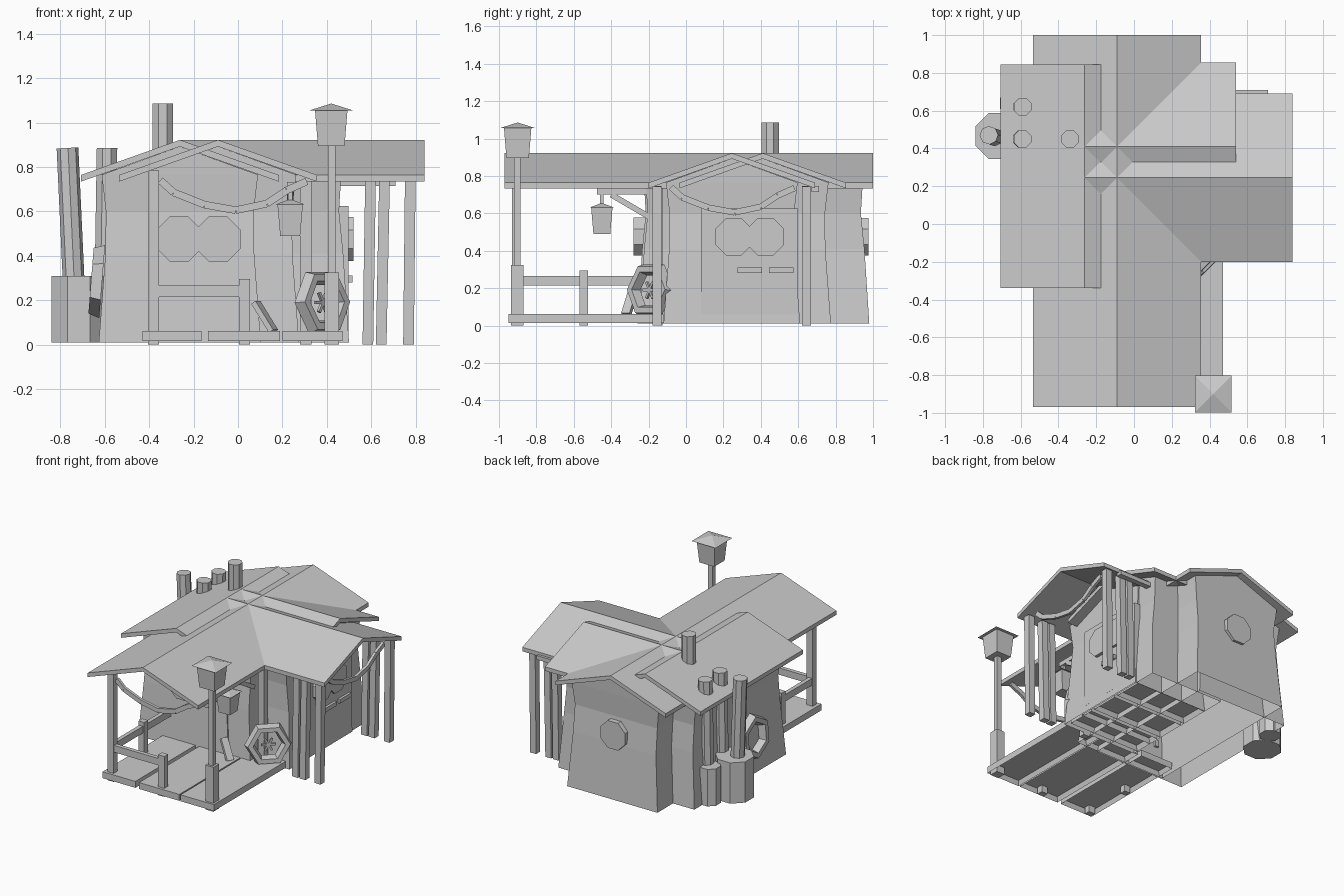
import bpy, bmesh, math
from mathutils import Vector, Matrix

if "Cube" in bpy.data.objects:
    bpy.data.objects.remove(bpy.data.objects["Cube"])

grey = bpy.data.materials.new("plain_grey")
grey.use_nodes = True
COL = (0.6, 0.6, 0.6, 1)
grey.diffuse_color = COL
grey.node_tree.nodes["Principled BSDF"].inputs["Base Color"].default_value = COL


def finish(name, bm):
    bmesh.ops.recalc_face_normals(bm, faces=bm.faces)
    mesh = bpy.data.meshes.new(name)
    bm.to_mesh(mesh)
    bm.free()
    mesh.materials.append(grey)
    ob = bpy.data.objects.new(name, mesh)
    bpy.context.collection.objects.link(ob)
    return ob


def loft(name, rings):
    """Closed skin through rings of equal point count."""
    bm = bmesh.new()
    rows = [[bm.verts.new(p) for p in r] for r in rings]
    n = len(rows[0])
    for a, b in zip(rows, rows[1:]):
        for i in range(n):
            j = (i + 1) % n
            bm.faces.new((a[i], a[j], b[j], b[i]))
    bm.faces.new(rows[0])
    bm.faces.new(rows[-1])
    return finish(name, bm)


def box(name, x0, x1, y0, y1, z0, z1):
    return loft(name, [[(x0, y0, z), (x1, y0, z), (x1, y1, z), (x0, y1, z)] for z in (z0, z1)])


def beam(name, p, q, w, h=None):
    """Square bar from p to q."""
    p, q = Vector(p), Vector(q)
    h = h or w
    d = (q - p).normalized()
    ref = Vector((0, 0, 1)) if abs(d.z) < 0.95 else Vector((0, 1, 0))
    s = d.cross(ref).normalized() * w / 2
    u = s.cross(d).normalized() * h / 2
    return loft(name, [[c - s - u, c + s - u, c + s + u, c - s + u] for c in (p, q)])


def tube(name, p, q, r, n=8):
    """Faceted bar from p to q."""
    p, q = Vector(p), Vector(q)
    rot = (q - p).to_track_quat("Z", "Y")
    angles = [math.tau * (i + 0.5) / n for i in range(n)]
    return loft(name, [[c + rot @ Vector((r * math.cos(a), r * math.sin(a), 0)) for a in angles]
                       for c in (p, q)])


def place(along_y, centre, across, along, z):
    return (centre + across, along, z) if along_y else (along, centre + across, z)


RIDGE, SLOPE, HALF, THICK = 0.922, 0.355, 0.446, 0.03


def roof(name, along_y, centre, a0, a1):
    eave = RIDGE - SLOPE * HALF
    prof = [(-HALF, eave), (0, RIDGE), (HALF, eave),
            (HALF, eave - THICK), (0, RIDGE - THICK), (-HALF, eave - THICK)]
    loft(name, [[place(along_y, centre, c, a, z) for c, z in prof] for a in (a0, a1)])


def wing(name, along_y, centre, a0, a1):
    """Gabled room with pinched walls, open underneath."""
    bm = bmesh.new()
    levels = [(0.01, 0.365, 0), (0.41, 0.335, 0.026), (0.6, 0.333, 0.045), (0.765, 0.352, 0.035)]
    rows = []
    for z, w, k in levels:
        rows.append([bm.verts.new(place(along_y, centre, c, a, z)) for c, a in
                     ((-w, a0 + k), (w, a0 + k), (w, a1 - k), (-w, a1 - k))])
    for a, b in zip(rows, rows[1:]):
        for i in range(4):
            j = (i + 1) % 4
            bm.faces.new((a[i], a[j], b[j], b[i]))
    t = rows[-1]
    p, q = [bm.verts.new(place(along_y, centre, 0, a, RIDGE - THICK)) for a in (a0 + 0.03, a1 - 0.03)]
    for f in ((t[0], t[1], p), (t[2], t[3], q), (t[1], t[2], q, p), (t[3], t[0], p, q)):
        bm.faces.new(f)
    finish(name, bm)


# Rooms and roofs
for nm, along_y, centre, w0, w1, r0, r1 in (
        ("main", True, -0.09, -0.25, 0.98, -0.97, 1.0),
        ("left", True, -0.262, -0.26, 0.8, -0.34, 0.845),
        ("right", False, 0.245, -0.1, 0.5, -0.262, 0.84),
        ("rear_right", False, 0.41, -0.1, 0.49, -0.262, 0.54)):
    wing(nm + "_room", along_y, centre, w0, w1)
    roof(nm + "_roof", along_y, centre, r0, r1)
box("rear_eave_beam", 0.3, 0.71, 0.67, 0.71, 0.715, 0.745)

# Round windows
ZW = 0.475
tube("front_window", (-0.09, -0.2, ZW), (-0.09, -0.28, ZW), 0.11)
tube("left_front_window", (-0.265, -0.2, ZW), (-0.265, -0.275, ZW), 0.11)
tube("back_window", (-0.09, 0.9, ZW), (-0.09, 0.975, ZW), 0.108)
tube("right_window", (0.44, 0.255, ZW), (0.52, 0.255, ZW), 0.108)
tube("rear_right_window", (0.44, 0.425, ZW), (0.515, 0.425, ZW), 0.108)

# Door board with two handles
box("door_board", 0.45, 0.497, 0.08, 0.6, 0.06, 0.625)
for y in (0.275, 0.445):
    box("door_slat", 0.48, 0.515, y, y + 0.13, 0.28, 0.31)


# Floor trays, hollow underneath
def tray(name, x0, x1, y0, y1):
    ob = box(name, x0, x1, y0, y1, 0.015, 0.062)
    bm = bmesh.new()
    bm.from_mesh(ob.data)
    low = [min(bm.faces, key=lambda f: f.calc_center_median().z)]
    bmesh.ops.inset_region(bm, faces=low, thickness=0.015)
    bmesh.ops.translate(bm, verts=low[0].verts, vec=(0, 0, 0.035))
    bm.to_mesh(ob.data)
    bm.free()


for x0, x1 in ((-0.43, -0.165), (-0.135, 0.19), (0.2, 0.47)):
    tray("porch_floor", x0, x1, -0.95, -0.12)
for y in (-0.09, 0.15, 0.39):
    tray("room_floor", -0.1, 0.47, y, y + 0.21)

# Porch posts and rails
box("porch_post", -0.405, -0.355, -0.93, -0.885, 0, 0.785)
box("short_front_post", 0.005, 0.055, -0.93, -0.885, 0, 0.295)
box("short_side_post", -0.405, -0.36, -0.57, -0.525, 0, 0.295)
box("front_rail", -0.38, 0.05, -0.925, -0.895, 0.215, 0.265)
box("side_rail", -0.4, -0.37, -0.9, -0.22, 0.215, 0.265)
box("rear_porch_post", 0.28, 0.33, -0.17, -0.125, 0, 0.75)
for y in (-0.155, 0.645):
    for x, lean in ((0.585, 0.012), (0.645, 0.015), (0.768, 0.008)):
        beam("side_porch_post", (x, y, 0), (x + lean, y, 0.745), 0.048)


# Sagging ropes under the gables
def rope(name, pts):
    for p, q in zip(pts, pts[1:]):
        beam(name, p, q, 0.02, 0.033)


SAG = [(-0.3, 0.74), (-0.24, 0.685), (-0.1, 0.63), (0.04, 0.605),
       (0.18, 0.635), (0.27, 0.695), (0.36, 0.735)]
rope("front_rope", [(c - 0.05, -0.9, z) for c, z in SAG])
rope("right_rope", [(0.77, c + 0.22, z) for c, z in SAG])


# Lanterns
def lantern(name, x, y, z, h, w0, w1, cap, cap_h):
    def sq(w, zz):
        return [(x - w, y - w, zz), (x + w, y - w, zz), (x + w, y + w, zz), (x - w, y + w, zz)]
    loft(name + "_body", [sq(w0, z), sq(w1, z + h)])
    loft(name + "_cap", [sq(cap, z + h), sq(0.002, z + h + cap_h)])


box("lamp_base", 0.39, 0.455, -0.935, -0.87, 0, 0.325)
box("lamp_pole", 0.405, 0.44, -0.92, -0.885, 0.3, 0.91)
lantern("lamp", 0.42, -0.9, 0.895, 0.16, 0.06, 0.073, 0.097, 0.03)
lantern("hanging_lamp", 0.235, -0.45, 0.49, 0.14, 0.045, 0.057, 0.068, 0.025)
box("lamp_hook", 0.225, 0.245, -0.46, -0.44, 0.64, 0.71)
box("lamp_arm", 0.22, 0.25, -0.475, -0.2, 0.7, 0.732)
beam("lamp_brace", (0.235, -0.4, 0.7), (0.235, -0.16, 0.56), 0.03)

# Chimney, pipes and tanks
tube("chimney", (-0.338, 0.45, 0.7), (-0.338, 0.45, 1.085), 0.05)
for y in (0.45, 0.62):
    tube("wall_pipe", (-0.6, y, 0.25), (-0.59, y, 0.885), 0.05)
tube("tank_pipe", (-0.74, 0.46, 0.28), (-0.768, 0.47, 0.885), 0.049)
tube("large_tank", (-0.718, 0.465, 0.01), (-0.718, 0.465, 0.308), 0.132)
tube("small_tank", (-0.64, 0.64, 0.01), (-0.64, 0.64, 0.28), 0.075)


# Six-sided wheels against the walls
def wheel(name, centre, axis, radius, turn):
    rot = Vector(axis).to_track_quat("Z", "Y").to_matrix().to_4x4()
    m = Matrix.Translation(centre) @ rot
    bm = bmesh.new()
    n = 6
    prof = [(1, -0.02), (0.9, 0.03), (0.68, 0.03), (0.58, -0.02)]
    rows = []
    for i in range(n):
        a = math.tau * (i + turn) / n
        rows.append([bm.verts.new(m @ Vector((radius * r * math.cos(a), radius * r * math.sin(a), z)))
                     for r, z in prof])
    for i in range(n):
        a, b = rows[i], rows[(i + 1) % n]
        for k in range(4):
            j = (k + 1) % 4
            bm.faces.new((a[k], a[j], b[j], b[k]))
    finish(name, bm)


wheel("front_wheel", (0.382, -0.193, 0.19), (0.7, -0.7, 0.08), 0.16, 0)
for i in range(3):
    a = math.pi * i / 3
    d = Vector((0.7, 0.7, 0)) * math.cos(a) * 0.05 + Vector((0, 0, 0.05)) * math.sin(a)
    c = Vector((0.382, -0.193, 0.19))
    beam("wheel_spoke", c - d, c + d, 0.014)
wheel("left_wheel", (-0.632, 0.12, 0.285), (-1, 0, 0.08), 0.165, 0.5)

# Loose board leaning by the wall
beam("leaning_board", (0.16, -0.32, 0.06), (0.08, -0.28, 0.19), 0.05, 0.025)
